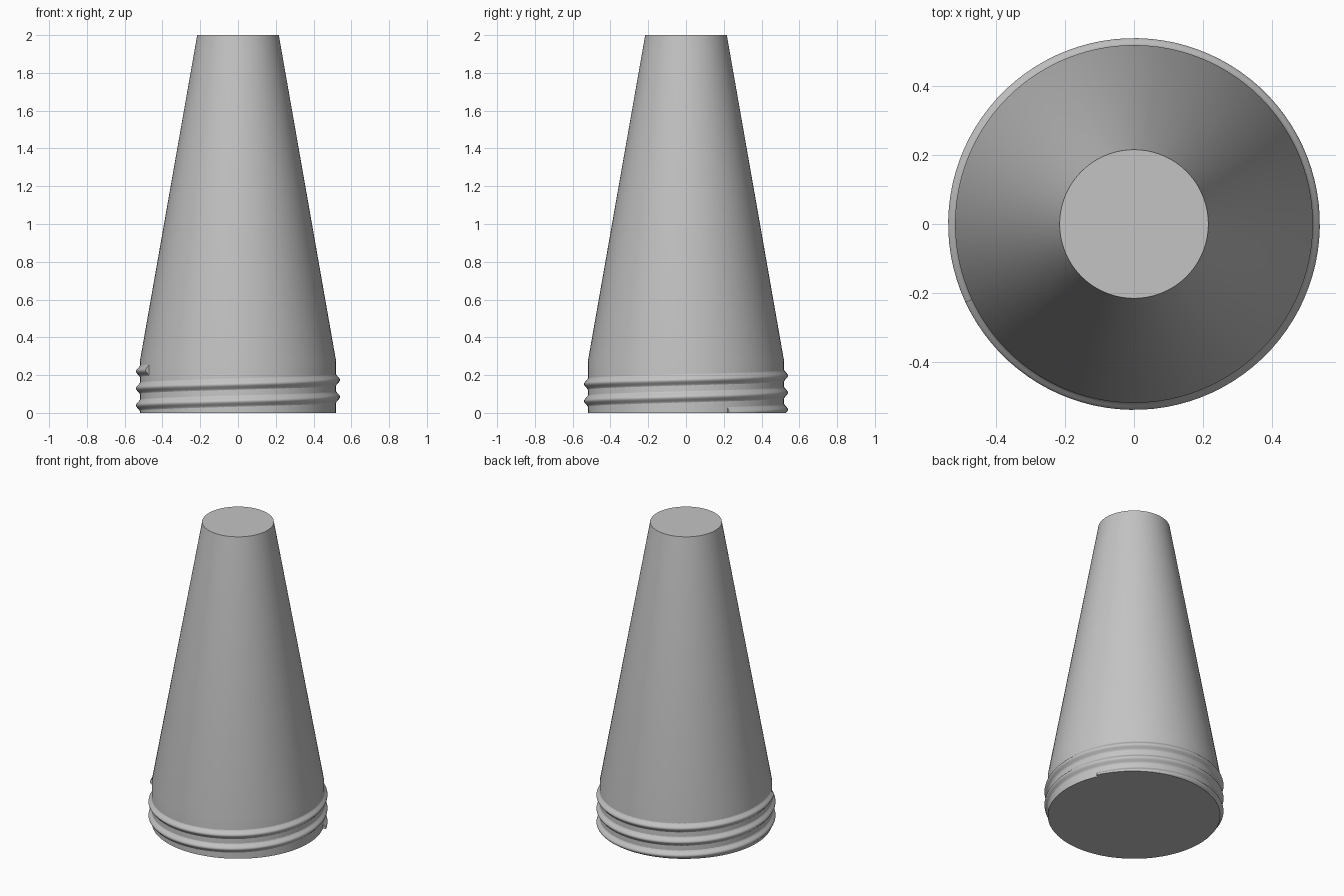
import bpy, bmesh, math
from mathutils import Vector

cube = bpy.data.objects.get("Cube")
if cube:
    bpy.data.objects.remove(cube, do_unlink=True)

grey = bpy.data.materials.new("plain_grey")
grey.use_nodes = True
colour = (0.55, 0.55, 0.55, 1)
grey.diffuse_color = colour
grey.node_tree.nodes["Principled BSDF"].inputs["Base Color"].default_value = colour


def finish(name, bm):
    bmesh.ops.recalc_face_normals(bm, faces=bm.faces)
    mesh = bpy.data.meshes.new(name)
    bm.to_mesh(mesh)
    bm.free()
    mesh.materials.append(grey)
    obj = bpy.data.objects.new(name, mesh)
    bpy.context.collection.objects.link(obj)
    mesh.shade_smooth()
    mesh.set_sharp_from_angle(angle=math.radians(35))
    return obj


def bridge(bm, a, b, closed=True):
    for i in range(len(a)):
        j = (i + 1) % len(a)
        bm.faces.new((a[i], a[j], b[j], b[i]))


# Tapered body: short straight collar, then a long cone
SIDES = 96
bm = bmesh.new()
rings = []
for radius, z in [(0.52, 0), (0.52, 0.27), (0.216, 2)]:
    rings.append([bm.verts.new((radius * math.cos(math.tau * i / SIDES),
                                radius * math.sin(math.tau * i / SIDES), z))
                  for i in range(SIDES)])
for low, high in zip(rings, rings[1:]):
    bridge(bm, low, high)
bm.faces.new(rings[0])
bm.faces.new(rings[-1])
finish("tapered_body", bm)

# Rounded screw thread: two and a half turns around the collar
PITCH, HALF, RISE, STEPS = 0.09, 0.034, 0.021, 12
start, end = math.radians(25), math.radians(205 + 720)
profile = [(0.505, -HALF)]
for k in range(STEPS + 1):
    t = 2 * k / STEPS - 1
    profile.append((0.519 + RISE * (1 + math.cos(math.pi * t)) / 2, t * HALF))
profile.append((0.505, HALF))

bm = bmesh.new()
count = 240
rings = []
for i in range(count + 1):
    a = start + (end - start) * i / count
    mid = -0.005 + PITCH * a / math.tau
    rings.append([bm.verts.new((r * math.cos(a), r * math.sin(a), mid + dz))
                  for r, dz in profile])
for low, high in zip(rings, rings[1:]):
    bridge(bm, low, high)
bm.faces.new(rings[0])
bm.faces.new(rings[-1])

# Trim the thread flush with the base
cut = bmesh.ops.bisect_plane(bm, geom=bm.verts[:] + bm.edges[:] + bm.faces[:],
                             plane_co=Vector((0, 0, 0)), plane_no=Vector((0, 0, -1)),
                             clear_outer=True)
edges = [e for e in cut["geom_cut"] if isinstance(e, bmesh.types.BMEdge)]
bmesh.ops.holes_fill(bm, edges=edges, sides=0)
finish("screw_thread", bm)
